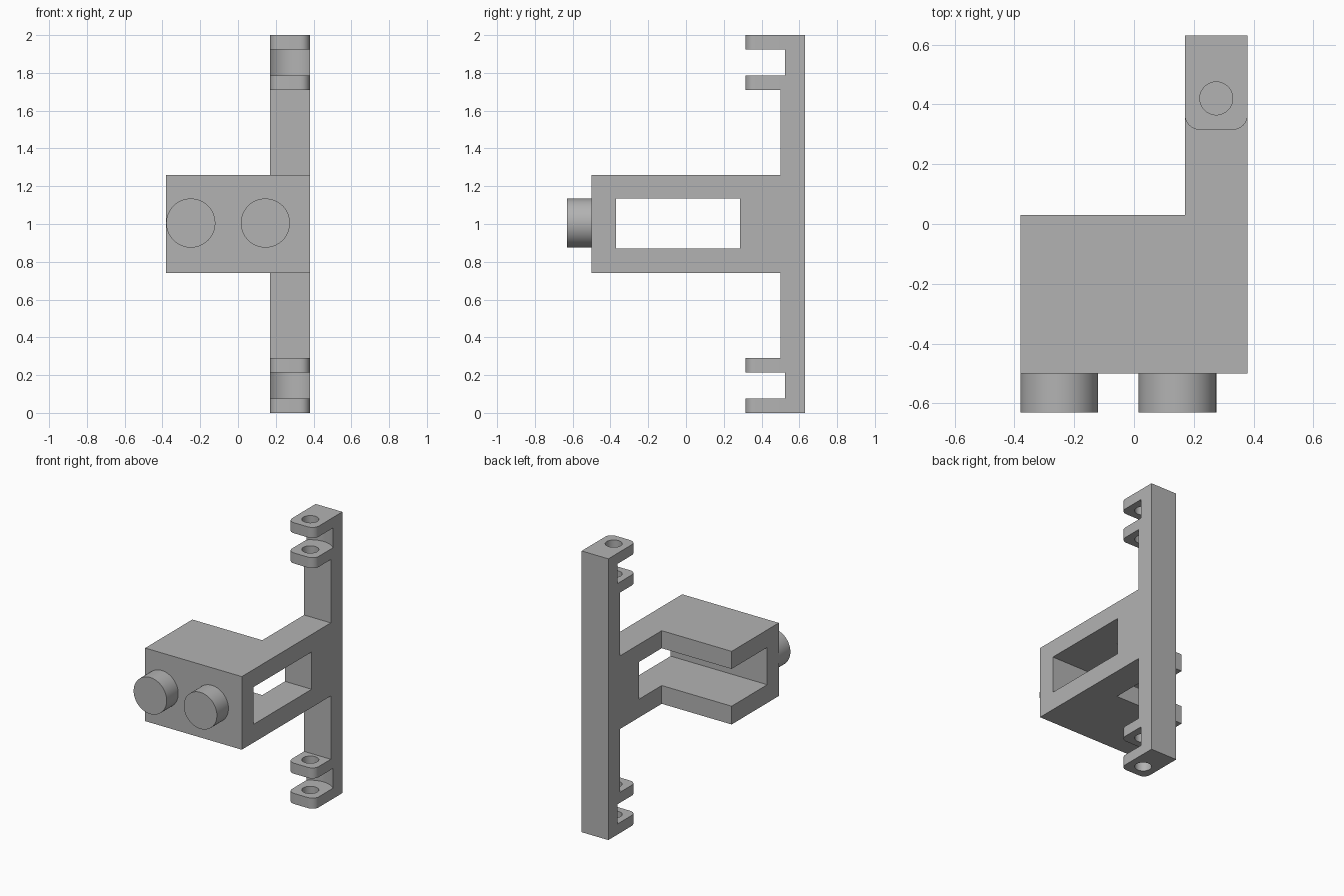
import bpy, bmesh, math

if "Cube" in bpy.data.objects:
    bpy.data.objects.remove(bpy.data.objects["Cube"], do_unlink=True)

grey = bpy.data.materials.new("plain grey")
grey.use_nodes = True
colour = (0.45, 0.45, 0.45, 1)
grey.diffuse_color = colour
grey.node_tree.nodes["Principled BSDF"].inputs["Base Color"].default_value = colour

X0, X1, BACK = 0.17, 0.38, 0.63      # post width and rear face
HOLE_X, HOLE_Y = 0.275, 0.42         # shared pin axis


def prism(name, outline, z0, z1):
    """Extrude a closed xy outline from z0 to z1."""
    bm = bmesh.new()
    face = bm.faces.new([bm.verts.new((x, y, z0)) for x, y in outline])
    top = bmesh.ops.extrude_face_region(bm, geom=[face])["geom"]
    verts = [v for v in top if isinstance(v, bmesh.types.BMVert)]
    bmesh.ops.translate(bm, verts=verts, vec=(0, 0, z1 - z0))
    bmesh.ops.recalc_face_normals(bm, faces=bm.faces)
    mesh = bpy.data.meshes.new(name)
    bm.to_mesh(mesh)
    bm.free()
    mesh.materials.append(grey)
    ob = bpy.data.objects.new(name, mesh)
    bpy.context.collection.objects.link(ob)
    return ob


def rect(x0, x1, y0, y1):
    return [(x0, y0), (x1, y0), (x1, y1), (x0, y1)]


def arc(cx, cy, r, start, end, n):
    return [(cx + r * math.cos(math.radians(start + (end - start) * i / n)),
             cy + r * math.sin(math.radians(start + (end - start) * i / n)))
            for i in range(n + 1)]


def circle(cx, cy, r, n=64):
    return arc(cx, cy, r, 0, 360, n)[:-1]


def combine(target, other, operation):
    """Boolean the other part into the target and discard it."""
    mod = target.modifiers.new("join", "BOOLEAN")
    mod.operation, mod.solver, mod.object = operation, "EXACT", other
    bpy.context.view_layer.objects.active = target
    bpy.ops.object.modifier_apply(modifier=mod.name)
    bpy.data.objects.remove(other, do_unlink=True)


def smooth(ob):
    bpy.ops.object.select_all(action="DESELECT")
    ob.select_set(True)
    bpy.context.view_layer.objects.active = ob
    bpy.ops.object.shade_smooth_by_angle(angle=math.radians(30))


# Upright post joined to the L-shaped housing
bracket = prism("bracket", rect(X0, X1, 0.5, BACK), 0, 2)
housing = prism("housing", [(-0.38, -0.5), (X1, -0.5), (X1, 0.56),
                            (X0, 0.56), (X0, 0.03), (-0.38, 0.03)], 0.74, 1.26)
combine(bracket, housing, "UNION")

# Window running sideways through the housing
window = prism("window_cutter", rect(-0.6, 0.6, -0.37, 0.285), 0.87, 1.135)
combine(bracket, window, "DIFFERENCE")

# Hinges at both ends: curved recess, two rounded lugs, pin hole
r = 0.05
lug_outline = (arc(X0 + r, 0.315 + r, r, 180, 270, 8)
               + arc(X1 - r, 0.315 + r, r, 270, 360, 8)
               + [(X1, 0.56), (X0, 0.56)])
for flip in (False, True):
    def span(a, b):
        return (2 - b, 2 - a) if flip else (a, b)

    recess = prism("recess_cutter", circle(HOLE_X, HOLE_Y, 0.148),
                   *span(0.075, 0.215))
    combine(bracket, recess, "DIFFERENCE")
    for a, b in ((0, 0.075), (0.215, 0.29)):
        lug = prism("hinge_lug", lug_outline, *span(a, b))
        combine(bracket, lug, "UNION")
    pin = prism("pin_cutter", circle(HOLE_X, HOLE_Y, 0.055), *span(-0.1, 0.4))
    combine(bracket, pin, "DIFFERENCE")
smooth(bracket)

# Two round pegs on the front
for name, x in (("right_peg", -0.25), ("left_peg", 0.145)):
    peg = prism(name, circle(0, 0, 0.13), 0, 0.13)
    peg.location = (x, -0.5, 1.005)
    peg.rotation_euler.x = math.radians(90)
    smooth(peg)
